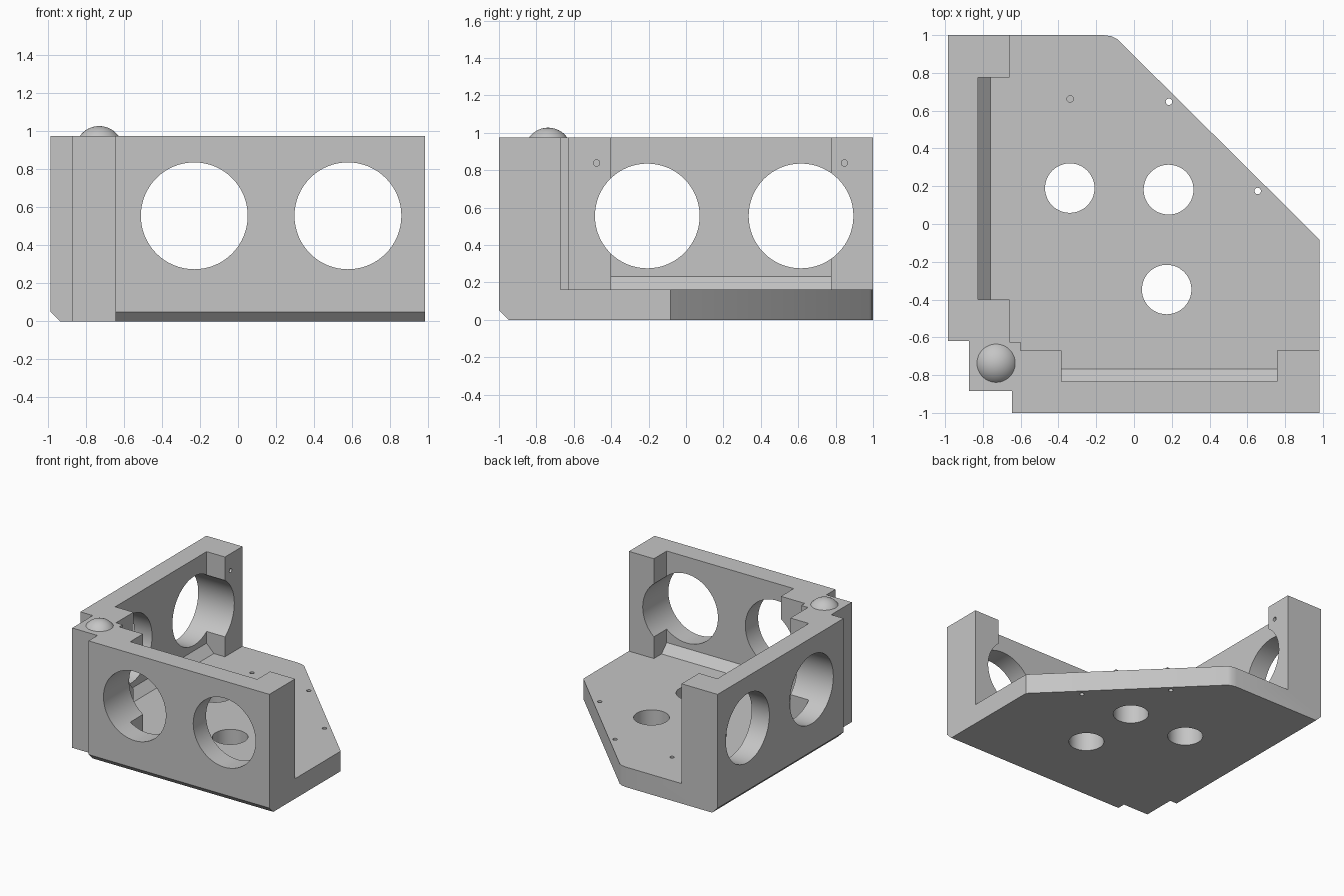
import bpy, bmesh, math
from mathutils import Matrix, Vector

if "Cube" in bpy.data.objects:
    bpy.data.objects.remove(bpy.data.objects["Cube"], do_unlink=True)

grey = bpy.data.materials.new("light grey")
grey.use_nodes = True
COLOUR = (0.56, 0.56, 0.56, 1)
grey.diffuse_color = COLOUR
grey.node_tree.nodes["Principled BSDF"].inputs["Base Color"].default_value = COLOUR


def make_object(name, bm):
    bmesh.ops.recalc_face_normals(bm, faces=bm.faces)
    mesh = bpy.data.meshes.new(name)
    bm.to_mesh(mesh)
    bm.free()
    mesh.materials.append(grey)
    obj = bpy.data.objects.new(name, mesh)
    bpy.context.collection.objects.link(obj)
    return obj


def prism(name, outline, start, end, axis="z"):
    """Extrude a 2D outline along an axis; outline is (x,y), (x,z) or (y,z)."""
    place = {"x": lambda a, b, d: (d, a, b),
             "y": lambda a, b, d: (a, d, b),
             "z": lambda a, b, d: (a, b, d)}[axis]
    bm = bmesh.new()
    face = bm.faces.new([bm.verts.new(place(a, b, start)) for a, b in outline])
    top = bmesh.ops.extrude_face_region(bm, geom=[face])["geom"]
    bmesh.ops.translate(bm, vec=Vector(place(0, 0, end - start)),
                        verts=[v for v in top if isinstance(v, bmesh.types.BMVert)])
    return make_object(name, bm)


def drill(a, b, radius, start, end, axis, sides=64):
    ring = [(a + radius * math.cos(2 * math.pi * i / sides),
             b + radius * math.sin(2 * math.pi * i / sides)) for i in range(sides)]
    return prism("drill", ring, start, end, axis)


def combine(target, tool, operation):
    mod = target.modifiers.new("cut", "BOOLEAN")
    mod.operation, mod.solver, mod.object = operation, "EXACT", tool
    tool.hide_render = True
    bpy.context.view_layer.objects.active = target
    bpy.ops.object.modifier_apply(modifier=mod.name)
    bpy.data.objects.remove(tool, do_unlink=True)


# Full-height block with the notched outer corner and the slanted back edge
bracket = prism("corner_bracket", [
    (-0.985, 1), (-0.16, 1), (-0.12, 0.994), (-0.09, 0.98), (0.983, -0.083),
    (0.983, -1), (-0.645, -1), (-0.645, -0.885), (-0.873, -0.885),
    (-0.873, -0.62), (-0.985, -0.62)], 0, 0.975)

# Hollow out the inside, leaving the floor, two walls, posts and inner corner
combine(bracket, prism("room", [
    (-0.66, 1.2), (-0.66, 0.775), (-0.825, 0.775), (-0.825, -0.4),
    (-0.66, -0.4), (-0.66, -0.625), (-0.6, -0.625), (-0.6, -0.67),
    (-0.385, -0.67), (-0.385, -0.835), (0.758, -0.835), (0.758, -0.67),
    (1.2, -0.67), (1.2, 1.2)], 0.163, 1.2), "DIFFERENCE")

# Sloped fillets where the thin walls meet the floor
def fillet(wall, toe):
    return [(wall - 0.03, 0.12), (wall - 0.03, 0.23), (wall, 0.23),
            (toe, 0.163), (toe, 0.12)]

combine(bracket, prism("fillet", fillet(-0.835, -0.768), -0.41, 0.78, "x"), "UNION")
combine(bracket, prism("fillet", fillet(-0.825, -0.76), -0.42, 0.8, "y"), "UNION")

# Bevels along the outer bottom edges of both walls
def bevel(edge):
    return [(edge - 0.05, -0.05), (edge + 0.1, -0.05), (edge - 0.05, 0.1)]

combine(bracket, prism("bevel", bevel(-1), -0.645, 1.1, "x"), "DIFFERENCE")
combine(bracket, prism("bevel", bevel(-0.985), -0.62, 1.1, "y"), "DIFFERENCE")

# Large round openings in the walls
for x in (-0.23, 0.578):
    combine(bracket, drill(x, 0.555, 0.281, -1.1, -0.64, "y"), "DIFFERENCE")
for y in (-0.207, 0.615):
    combine(bracket, drill(y, 0.555, 0.28, -1.1, -0.62, "x"), "DIFFERENCE")

# Round openings and screw holes in the floor (last one is blind)
for x, y, radius, bottom in (
        (-0.34, 0.19, 0.131, -0.1), (0.183, 0.182, 0.132, -0.1),
        (0.173, -0.347, 0.131, -0.1), (0.185, 0.647, 0.017, -0.1),
        (0.655, 0.175, 0.017, -0.1), (-0.338, 0.662, 0.017, 0.06)):
    combine(bracket, drill(x, y, radius, bottom, 0.3, "z", 48), "DIFFERENCE")

# Blind screw holes in the posts
for y in (-0.478, 0.847):
    combine(bracket, drill(y, 0.838, 0.017, -0.77, -0.6, "x", 24), "DIFFERENCE")

# Round-topped button on the corner column
bm = bmesh.new()
bmesh.ops.create_uvsphere(bm, u_segments=48, v_segments=32, radius=0.125,
                          matrix=Matrix.Translation((-0.73, -0.737, 0.902)))
cut = bmesh.ops.bisect_plane(bm, geom=bm.verts[:] + bm.edges[:] + bm.faces[:],
                             plane_co=(0, 0, 0.97), plane_no=(0, 0, 1), clear_inner=True)
bmesh.ops.contextual_create(bm, geom=[e for e in cut["geom_cut"]
                                      if isinstance(e, bmesh.types.BMEdge)])
button = make_object("corner_button", bm)

# Smooth the round surfaces, keep the machined edges sharp
bpy.ops.object.select_all(action="DESELECT")
for obj in (bracket, button):
    obj.select_set(True)
    bpy.context.view_layer.objects.active = obj
bpy.ops.object.shade_smooth_by_angle(angle=math.radians(25))
